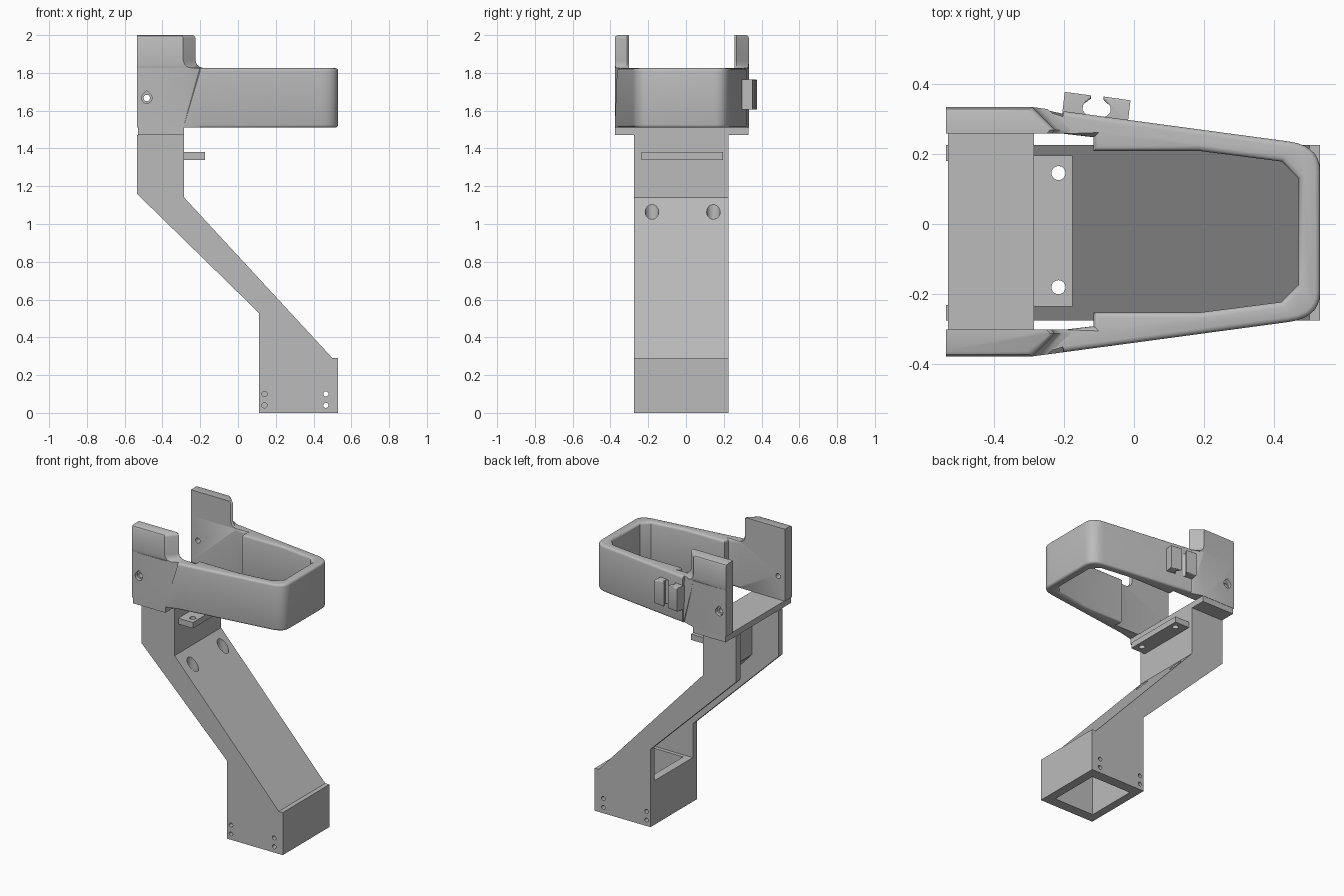
import bpy, bmesh, math
from mathutils import Vector

if "Cube" in bpy.data.objects:
    bpy.data.objects.remove(bpy.data.objects["Cube"], do_unlink=True)

MID = -0.022  # mirror line in y

grey = bpy.data.materials.new("plain grey")
grey.use_nodes = True
grey.diffuse_color = (0.5, 0.5, 0.5, 1)
grey.node_tree.nodes["Principled BSDF"].inputs["Base Color"].default_value = (0.5, 0.5, 0.5, 1)


def finish(name, bm):
    bmesh.ops.recalc_face_normals(bm, faces=bm.faces)
    mesh = bpy.data.meshes.new(name)
    bm.to_mesh(mesh)
    bm.free()
    mesh.materials.append(grey)
    obj = bpy.data.objects.new(name, mesh)
    bpy.context.collection.objects.link(obj)
    return obj


def loft(name, sections, bevel=0, bevel_rule=None):
    """Join equal-length rings of 3D points and cap both ends."""
    bm = bmesh.new()
    rings = [[bm.verts.new(p) for p in s] for s in sections]
    n = len(rings[0])
    for a, b in zip(rings, rings[1:]):
        for i in range(n):
            j = (i + 1) % n
            bm.faces.new((a[i], a[j], b[j], b[i]))
    bm.faces.new(rings[0])
    bm.faces.new(rings[-1])
    bmesh.ops.recalc_face_normals(bm, faces=bm.faces)
    if bevel:
        edges = [e for e in bm.edges if bevel_rule(e.verts[0].co, e.verts[1].co)]
        bmesh.ops.bevel(bm, geom=edges, offset=bevel, segments=3, profile=0.5, affect='EDGES')
    return finish(name, bm)


def prism(name, pts, lo, hi, axis='z', **kw):
    place = {'z': lambda u, v, t: (u, v, t), 'y': lambda u, v, t: (u, t, v)}[axis]
    return loft(name, [[place(u, v, t) for u, v in pts] for t in (lo, hi)], **kw)


def rect(a, b, c, d):
    return [(a, c), (b, c), (b, d), (a, d)]


def circle(cx, cy, r, n=20):
    return [(cx + r * math.cos(math.tau * i / n), cy + r * math.sin(math.tau * i / n)) for i in range(n)]


def activate(obj):
    bpy.ops.object.select_all(action='DESELECT')
    obj.select_set(True)
    bpy.context.view_layer.objects.active = obj


def cut(obj, *cutters):
    activate(obj)
    for c in cutters:
        m = obj.modifiers.new("cut", 'BOOLEAN')
        m.operation, m.solver, m.object = 'DIFFERENCE', 'EXACT', c
        bpy.ops.object.modifier_apply(modifier=m.name)
        bpy.data.objects.remove(c, do_unlink=True)


def smooth(obj):
    activate(obj)
    bpy.ops.object.shade_smooth_by_angle(angle=math.radians(35))


def mirror(pts):
    return [(x, 2 * MID - y) for x, y in reversed(pts)]


# Bent column: solid side profile, then hollowed from the back and below
leg = [(-0.535, 1.47), (-0.285, 1.47), (-0.285, 1.14), (0.5, 0.29), (0.53, 0.29),
       (0.53, 0), (0.11, 0), (0.11, 0.53), (-0.535, 1.16)]
column = prism("column", leg, -0.275, 0.225, 'y')
channel = [(-0.7, 1.5), (-0.335, 1.5), (-0.335, 1.12), (0.423, 0.3), (0.05, 0.3), (-0.7, 1.03)]
socket = [(0.47, -0.1), (0.47, 0.25), (0.42, 0.32), (0.165, 0.32), (0.165, -0.1)]
cut(column,
    prism("channel_cutter", channel, -0.23, 0.18, 'y'),
    prism("socket_cutter", socket, -0.205, 0.155, 'y'))
screw_y = (-0.18, 0.145)
for y in screw_y:
    cut(column, prism("access_cutter", circle(-0.215, y, 0.036), 0.9, 1.25))
for z in (0.04, 0.1):
    cut(column, prism("pin_cutter", circle(0.465, z, 0.014, 12), -0.4, 0.4, 'y'),
        prism("pin_cutter", circle(0.14, z, 0.014, 12), -0.4, -0.215, 'y'),
        prism("pin_cutter", circle(0.14, z, 0.014, 12), 0.165, 0.4, 'y'))
smooth(column)

# Screw tab on the column front
tab = prism("screw_tab", rect(-0.29, -0.175, -0.235, 0.195), 1.34, 1.38)
for y in screw_y:
    cut(tab, prism("screw_cutter", circle(-0.215, y, 0.02), 1.2, 1.5))
smooth(tab)

# Shelf under the cradle
prism("shelf", rect(-0.53, -0.285, -0.375, 0.331), 1.47, 1.51)

# Cradle: open-backed ring with rounded nose
p0, p1, p2 = Vector((0.44, 0.235)), Vector((0.53, 0.223)), Vector((0.53, 0.15))
nose = []
for i in range(8):
    t = i / 7
    nose.append(tuple(p0 * (1 - t) ** 2 + p1 * 2 * t * (1 - t) + p2 * t * t))
outer = [(-0.535, 0.333), (-0.29, 0.333), (-0.2, 0.321)] + nose
inner = [(0.468, 0.13), (0.42, 0.178), (0.185, 0.208), (-0.115, 0.208), (-0.115, 0.247),
         (-0.2, 0.257), (-0.535, 0.257)]
ring = outer + mirror(outer) + mirror(inner) + inner
TOP = 1.825


def rim(a, b):
    return abs(a.z - b.z) < 1e-4 and (a.x + b.x) / 2 > -0.2


cradle = prism("cradle", ring, 1.51, TOP, bevel=0.015, bevel_rule=rim)


# Posts: upright ends with a slanted front and a flared foot
def post_section(z, off, inset):
    return [(-0.535, 0.257, z), (-0.535, 0.333 - inset, z),
            (-0.29 + off, 0.333 - inset - 0.135 * max(off, 0), z),
            (-0.225 + off, 0.268, z), (-0.235 + off, 0.257, z)]


levels = [(TOP, 0.045, 0), (1.832, 0.022, 0), (1.845, 0.007, 0), (1.865, 0, 0),
          (1.985, 0, 0), (1.995, -0.005, 0.005), (2.0, -0.014, 0.015)]
left = [post_section(*lv) for lv in levels]
right = [[(x, 2 * MID - y, z) for x, y, z in s] for s in left]
posts = [loft("left_post", left), loft("right_post", right)]

# Pivot holes with teardrop recesses on the outer faces
drop = [(-0.483 + 0.028 * math.cos(a), 1.667 + 0.028 * math.sin(a))
        for a in (math.radians(135 + 270 * i / 16) for i in range(17))] + [(-0.483, 1.707)]
cut(cradle, prism("pivot_cutter", circle(-0.483, 1.667, 0.017), -0.6, 0.6, 'y'),
    prism("recess_cutter", drop, 0.31, 0.6, 'y'),
    prism("recess_cutter", drop, -0.6, -0.354, 'y'))
for o in [cradle] + posts:
    smooth(o)

# Pair of facing cable hooks on the left wall
hooks = {
    "rear_hook": [(-0.205, 0.31), (-0.197, 0.376), (-0.122, 0.366), (-0.122, 0.357),
                  (-0.144, 0.342), (-0.147, 0.325), (-0.138, 0.313), (-0.115, 0.3)],
    "front_hook": [(-0.018, 0.285), (-0.01, 0.352), (-0.087, 0.363), (-0.087, 0.354),
                   (-0.067, 0.335), (-0.067, 0.318), (-0.077, 0.308), (-0.1, 0.296)],
}
for name, pts in hooks.items():
    smooth(prism(name, pts, 1.605, 1.765, bevel=0.006,
                 bevel_rule=lambda a, b: abs(a.z - b.z) < 1e-4 and min(a.y, b.y) > 0.33))
